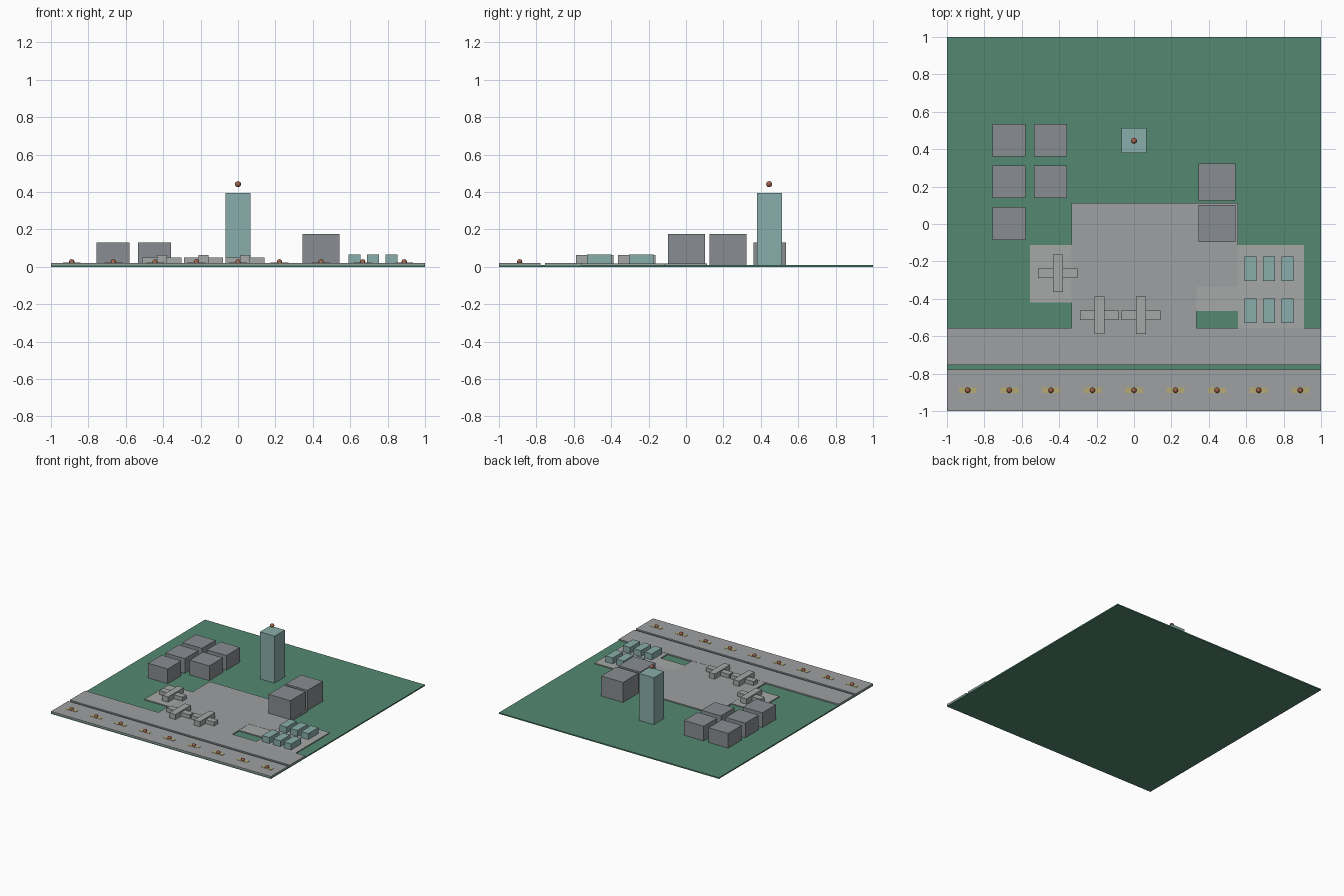
import bpy

if "Cube" in bpy.data.objects:
    bpy.data.objects.remove(bpy.data.objects["Cube"])


def material(name, rgb):
    m = bpy.data.materials.new(name)
    m.diffuse_color = (*rgb, 1)
    m.use_nodes = True
    m.node_tree.nodes["Principled BSDF"].inputs["Base Color"].default_value = m.diffuse_color
    return m


GRASS = material("grass", (0.09, 0.25, 0.17))
ASPHALT = material("asphalt", (0.34, 0.35, 0.36))
PAVING = material("paving", (0.38, 0.39, 0.39))
WALL = material("wall", (0.25, 0.27, 0.29))
GLASS = material("glass", (0.25, 0.42, 0.40))
PAINT = material("paint", (0.47, 0.40, 0.18))
LAMP = material("lamp", (0.35, 0.12, 0.07))


def box(name, x0, x1, y0, y1, z0, z1, mat):
    bpy.ops.mesh.primitive_cube_add(size=1, location=((x0 + x1) / 2, (y0 + y1) / 2, (z0 + z1) / 2))
    o = bpy.context.object
    o.name = name
    o.scale = (x1 - x0, y1 - y0, z1 - z0)
    bpy.ops.object.transform_apply(location=False, rotation=False, scale=True)
    o.data.materials.append(mat)
    return o


def block(name, x, y, w, d, z0, z1, mat):
    return box(name, x - w / 2, x + w / 2, y - d / 2, y + d / 2, z0, z1, mat)


def ball(name, x, y, z, r):
    bpy.ops.mesh.primitive_uv_sphere_add(segments=16, ring_count=8, radius=r, location=(x, y, z))
    o = bpy.context.object
    o.name = name
    o.data.materials.append(LAMP)
    bpy.ops.object.shade_smooth()


T = 2 / 9   # layout tile
G = 0.01    # grass top

# Ground and paved areas
box("ground", -1, 1, -1, 1, 0, G, GRASS)
box("runway", -1, 1, -1, -0.777, G, 0.02, ASPHALT)
box("taxiway", -1, 1, -0.755, -0.555, G, 0.02, ASPHALT)
box("apron", -0.335, 0.335, -0.555, 0.111, G, 0.019, ASPHALT)
box("apron_side", 0.335, 0.555, -0.335, 0.111, G, 0.019, ASPHALT)
box("aircraft_stand", -0.555, -0.335, -0.42, -0.111, G, 0.018, PAVING)
box("access_road", 0.335, 0.555, -0.465, -0.335, G, 0.018, PAVING)
box("car_park", 0.555, 0.91, -0.555, -0.111, G, 0.018, PAVING)

# Hangars and terminals
for cx, cy in [(-3, 2), (-2, 2), (-3, 1), (-2, 1), (-3, 0)]:
    block("hangar", cx * T - 0.002, cy * T + 0.003, 0.178, 0.175, G, 0.131, WALL)
for cy in (0, 1):
    block("terminal", 2 * T, cy * T + 0.003, 0.198, 0.198, G, 0.175, WALL)

# Control tower with floating beacon
block("control_tower", 0, 2 * T + 0.002, 0.134, 0.134, G, 0.396, GLASS)
ball("tower_beacon", 0, 2 * T, 0.442, 0.016)

# Parked cars
for x in (0.622, 0.722, 0.82):
    for y in (-0.24, -0.464):
        block("car", x, y, 0.065, 0.13, 0.018, 0.067, GLASS)

# Aircraft
for x, y in [(-0.407, -0.264), (-0.185, -0.487), (0.037, -0.487)]:
    block("fuselage", x, y, 0.054, 0.2, 0.018, 0.062, PAVING)
    block("wings", x, y, 0.21, 0.05, 0.018, 0.051, PAVING)

# Runway markings and lamps
for i in range(-4, 5):
    block("runway_mark", i * T, -0.889, 0.096, 0.03, 0.02, 0.022, PAINT)
    ball("runway_lamp", i * T, -0.889, 0.027, 0.014)
